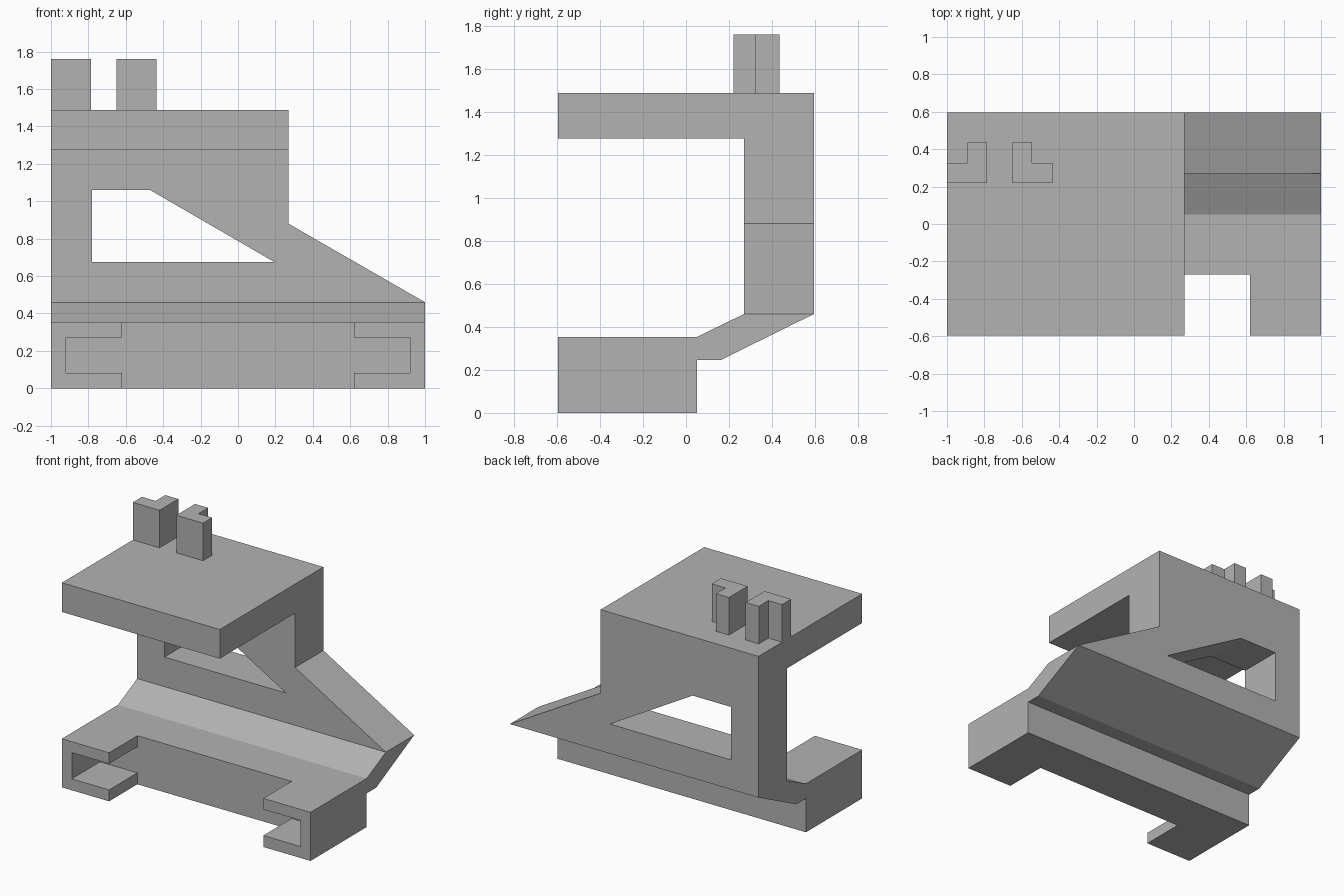
import bpy
import bmesh
from mathutils import Vector

cube = bpy.data.objects.get("Cube")
if cube:
    bpy.data.objects.remove(cube, do_unlink=True)

grey = bpy.data.materials.new("plain grey")
grey.use_nodes = True
grey.diffuse_color = (0.45, 0.45, 0.45, 1)
grey.node_tree.nodes["Principled BSDF"].inputs["Base Color"].default_value = grey.diffuse_color

# Shared levels
BACK, FRONT = 0.595, -0.595
WALL_Y, ARM_Y = 0.27, -0.27
BASE_TOP, WALL_BOTTOM, TOP = 0.353, 0.46, 1.487
SIDE = 0.27


def prism(name, outline, axis, low, high):
    """Extrude a closed 2D outline along one axis (0 = x, 1 = y, 2 = z)."""
    bm = bmesh.new()
    verts = []
    for point in outline:
        co = list(point)
        co.insert(axis, low)
        verts.append(bm.verts.new(co))
    face = bm.faces.new(verts)
    made = bmesh.ops.extrude_face_region(bm, geom=[face])["geom"]
    shift = Vector((0, 0, 0))
    shift[axis] = high - low
    bmesh.ops.translate(bm, vec=shift, verts=[v for v in made if isinstance(v, bmesh.types.BMVert)])
    bmesh.ops.recalc_face_normals(bm, faces=bm.faces[:])
    mesh = bpy.data.meshes.new(name)
    bm.to_mesh(mesh)
    bm.free()
    mesh.materials.append(grey)
    obj = bpy.data.objects.new(name, mesh)
    bpy.context.collection.objects.link(obj)
    return obj


def mirrored(outline, centre):
    return [(2 * centre - a, b) for a, b in outline]


def rectangle(a0, a1, b0, b1):
    return [(a0, b0), (a1, b0), (a1, b1), (a0, b1)]


# Crossbar with the sloping web that rises to the rear wall
body = prism("bracket_body", [
    (ARM_Y, 0), (0.05, 0), (0.05, 0.245), (0.16, 0.245),
    (BACK, WALL_BOTTOM), (WALL_Y, WALL_BOTTOM), (0.05, BASE_TOP), (ARM_Y, BASE_TOP),
], 0, -1, 1)

# Rear wall with a slanted shoulder
wall = prism("rear_wall", [
    (-1, WALL_BOTTOM), (1, WALL_BOTTOM), (SIDE, 0.88), (SIDE, TOP), (-1, TOP),
], 1, WALL_Y, BACK)

# Top shelf
shelf = prism("top_shelf", rectangle(-1, SIDE, 1.275, TOP), 1, FRONT, WALL_Y)

# Pair of C-shaped front arms
arm = [(-1, 0), (-0.62, 0), (-0.62, 0.083), (-0.92, 0.083),
       (-0.92, 0.273), (-0.62, 0.273), (-0.62, BASE_TOP), (-1, BASE_TOP)]
right_arm = prism("right_arm", arm, 1, FRONT, ARM_Y)
left_arm = prism("left_arm", mirrored(arm, 0), 1, FRONT, ARM_Y)

# Pair of L-shaped lugs on the shelf
lug = [(-1, 0.22), (-0.785, 0.22), (-0.785, 0.435),
       (-0.89, 0.435), (-0.89, 0.325), (-1, 0.325)]
right_lug = prism("right_lug", lug, 2, TOP, 1.76)
left_lug = prism("left_lug", mirrored(lug, -0.7175), 2, TOP, 1.76)

# Window through the rear wall
window = prism("window_cutter", [
    (-0.78, 0.675), (0.195, 0.675), (-0.47, 1.06), (-0.78, 1.06),
], 1, WALL_Y - 0.1, BACK + 0.1)
window.hide_render = True

# Fuse everything into one solid
parts = [wall, shelf, right_arm, left_arm, right_lug, left_lug, window]
for part in parts:
    fuse = body.modifiers.new(part.name, 'BOOLEAN')
    fuse.operation = 'DIFFERENCE' if part is window else 'UNION'
    fuse.solver = 'EXACT'
    fuse.object = part

bpy.context.view_layer.update()
solid = bpy.data.meshes.new_from_object(body.evaluated_get(bpy.context.evaluated_depsgraph_get()))
body.modifiers.clear()
body.data = solid
for part in parts:
    bpy.data.objects.remove(part, do_unlink=True)
